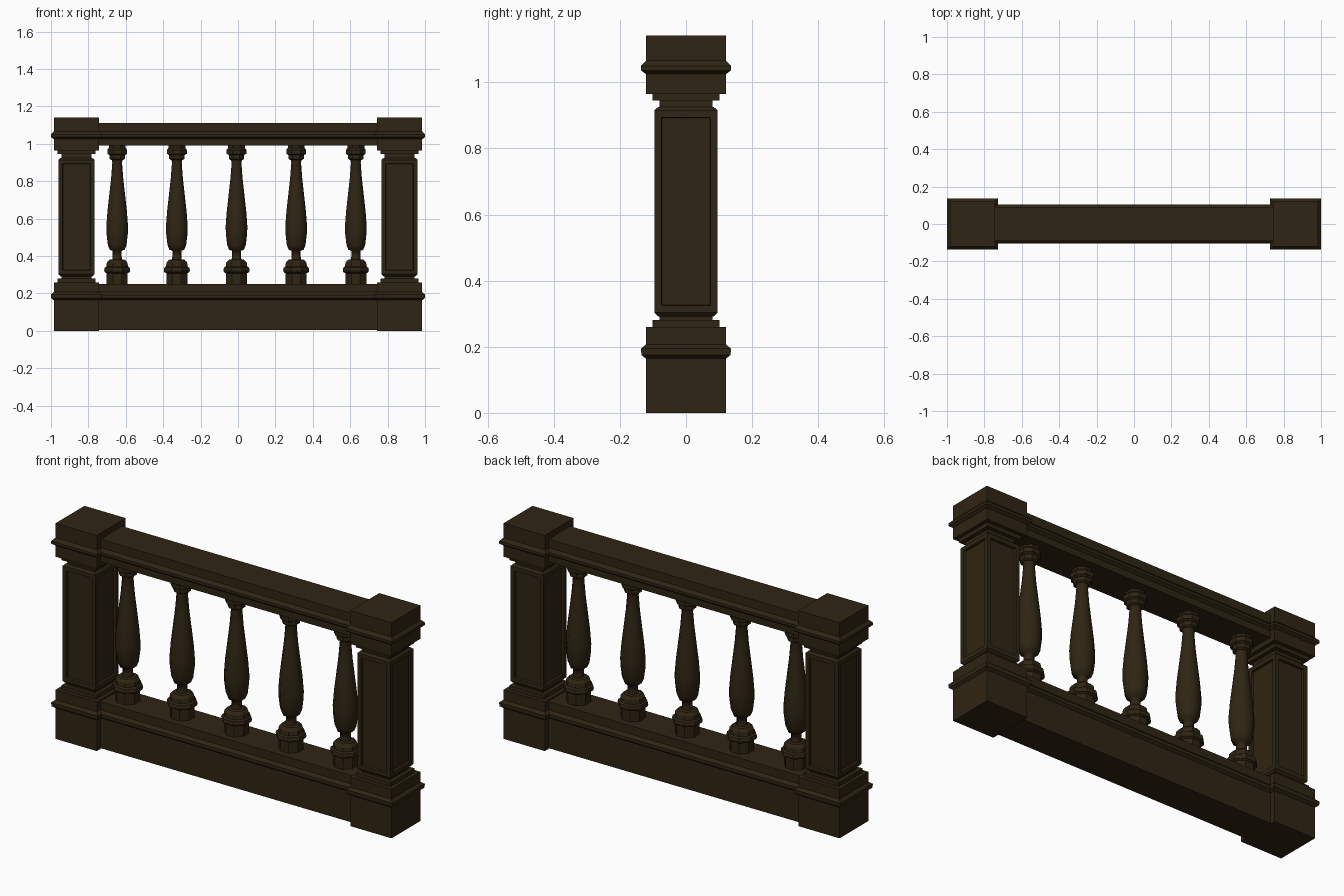
import bpy, bmesh, math

if "Cube" in bpy.data.objects:
    bpy.data.objects.remove(bpy.data.objects["Cube"])

stone = bpy.data.materials.new("dark_brown")
stone.diffuse_color = (0.028, 0.018, 0.0065, 1)
stone.use_nodes = True
stone.node_tree.nodes["Principled BSDF"].inputs["Base Color"].default_value = stone.diffuse_color


def finish(name, bm, loc, smooth=False):
    bmesh.ops.recalc_face_normals(bm, faces=bm.faces[:])
    for f in bm.faces:
        f.smooth = smooth and len(f.verts) == 4
    mesh = bpy.data.meshes.new(name)
    bm.to_mesh(mesh)
    bm.free()
    mesh.materials.append(stone)
    obj = bpy.data.objects.new(name, mesh)
    obj.location = loc
    bpy.context.collection.objects.link(obj)
    return obj


def loft(rings, sides=4):
    """Stack flat-fronted polygon rings given as (half x, half y, z)."""
    bm = bmesh.new()
    k = 1 / math.cos(math.pi / sides)
    loops = []
    for hx, hy, z in rings:
        angles = [(i + 0.5) * 2 * math.pi / sides for i in range(sides)]
        loops.append([bm.verts.new((hx * k * math.cos(a), hy * k * math.sin(a), z))
                      for a in angles])
    for lo, hi in zip(loops, loops[1:]):
        for i in range(sides):
            j = (i + 1) % sides
            bm.faces.new((lo[i], lo[j], hi[j], hi[i]))
    bm.faces.new(loops[0])
    bm.faces.new(loops[-1])
    return bm


def square(profile):
    return [(h, h, z) for h, z in profile]


# Post sections as (half width, height)
post_base = [(0.121, 0), (0.121, 0.164), (0.135, 0.175), (0.136, 0.195),
             (0.121, 0.207), (0.121, 0.26)]
lower_neck = [(0.101, 0.26), (0.101, 0.281), (0.08, 0.281), (0.08, 0.293)]
shaft = [(0.085, 0.292), (0.096, 0.303), (0.096, 0.915), (0.085, 0.925)]
upper_neck = [(0.08, 0.924), (0.08, 0.945), (0.101, 0.945), (0.101, 0.965)]
post_cap = [(0.121, 0.965), (0.121, 1.025), (0.136, 1.036), (0.136, 1.05),
            (0.121, 1.066), (0.121, 1.142)]

for side, x in (("left", -0.864), ("right", 0.864)):
    for part, profile in (("base", post_base), ("lower_neck", lower_neck),
                          ("upper_neck", upper_neck), ("cap", post_cap)):
        finish(f"{side}_post_{part}", loft(square(profile)), (x, 0, 0))
    # Shaft with a sunk panel on each side
    bm = loft(square(shaft))
    panels = [f for f in bm.faces if abs(f.normal.z) < 0.1 and f.calc_area() > 0.1]
    bmesh.ops.recalc_face_normals(bm, faces=bm.faces[:])
    bmesh.ops.inset_individual(bm, faces=panels, thickness=0.03)
    bmesh.ops.inset_individual(bm, faces=panels, thickness=0.003, depth=-0.012)
    finish(f"{side}_post_shaft", bm, (x, 0, 0))

# Moulded bottom and top rails
bottom_rail = [(0.09, 0.004), (0.09, 0.164), (0.104, 0.175), (0.104, 0.192),
               (0.09, 0.207), (0.09, 0.251)]
top_rail = [(0.09, 0.99), (0.09, 1.025), (0.104, 1.036), (0.104, 1.05),
            (0.09, 1.066), (0.09, 1.111)]
for name, profile in (("bottom_rail", bottom_rail), ("top_rail", top_rail)):
    finish(name, loft([(0.75, h, z) for h, z in profile]), (0, 0, 0))

# Turned balusters: octagonal foot, vase body and capital
foot = [(0.056, 0.25), (0.056, 0.308), (0.067, 0.314), (0.07, 0.325), (0.067, 0.338),
        (0.058, 0.344), (0.055, 0.365), (0.042, 0.38), (0.025, 0.383)]
vase = [(0.026, 0.38), (0.024, 0.4), (0.024, 0.428), (0.04, 0.434), (0.05, 0.46),
        (0.057, 0.52), (0.058, 0.56), (0.052, 0.64), (0.042, 0.73),
        (0.032, 0.82), (0.026, 0.9), (0.03, 0.918)]
capital = [(0.032, 0.914), (0.041, 0.92), (0.041, 0.94), (0.053, 0.947),
           (0.053, 0.968), (0.045, 0.978), (0.045, 0.992)]
for n in range(5):
    x = -0.008 + (n - 2) * 0.319
    for part, profile in (("foot", foot), ("vase", vase), ("capital", capital)):
        finish(f"baluster_{n + 1}_{part}", loft(square(profile), 8), (x, 0, 0),
               smooth=part == "vase")
